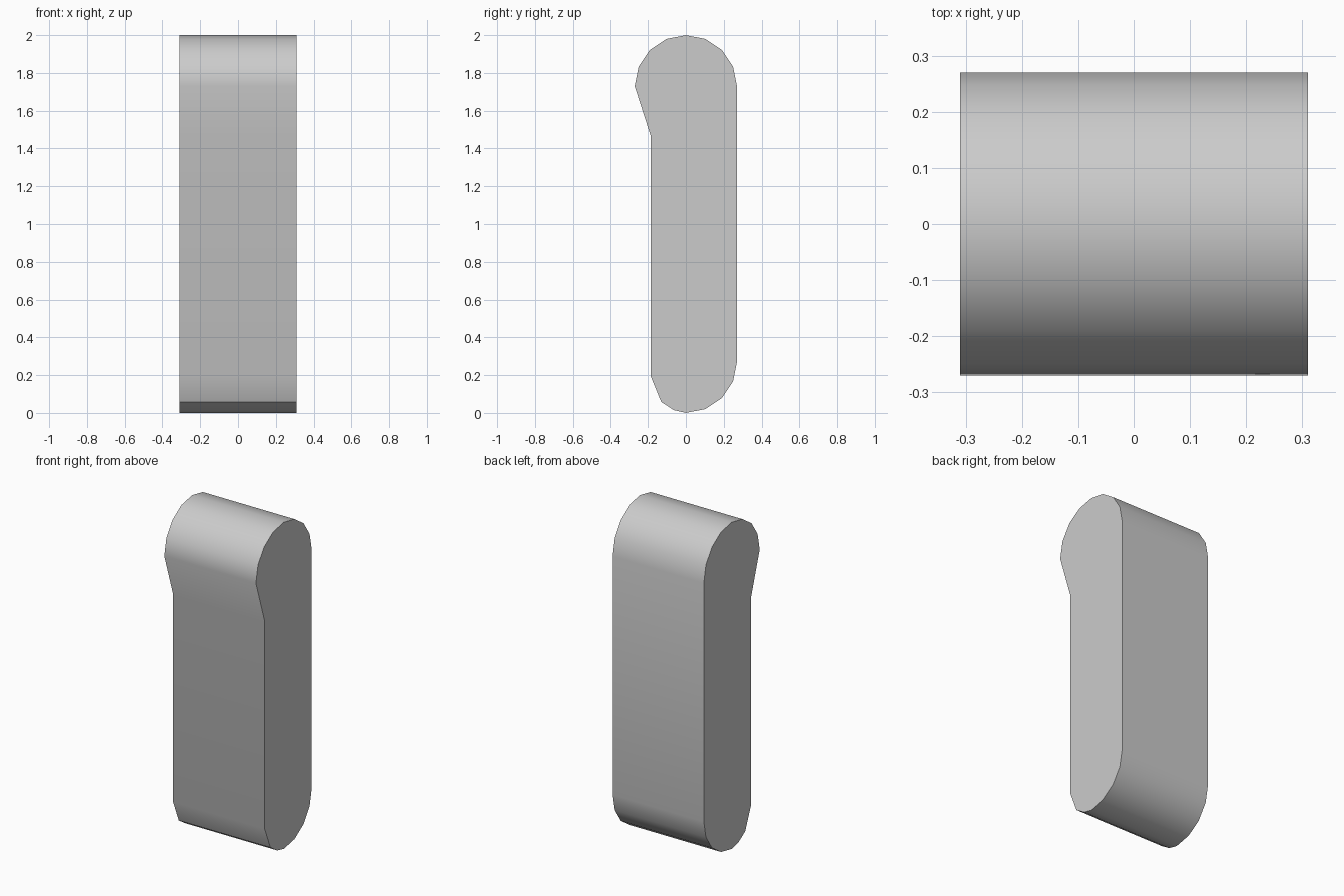
import bpy, bmesh
from math import sin, cos, radians

cube = bpy.data.objects.get("Cube")
if cube:
    bpy.data.objects.remove(cube)

HALF_WIDTH = 0.31
RADIUS = 0.27
TOP = 2 - RADIUS


def arc(centre_z, start, stop):
    """Points on an arc in the side plane, one every 22.5 degrees."""
    steps = int((stop - start) / 22.5)
    angles = [radians(start + 22.5 * i) for i in range(steps + 1)]
    return [(RADIUS * cos(a), centre_z + RADIUS * sin(a)) for a in angles]


# Side profile: round head with a front lip, flat shank, rounded foot
profile = arc(TOP, 0, 180)
profile += [(-0.185, 1.465), (-0.185, 0.193), (-0.13, 0.058), (-0.064, 0.015)]
profile += arc(RADIUS, -90, 0)

# Extrude the profile across the width
bm = bmesh.new()
side = bm.faces.new([bm.verts.new((-HALF_WIDTH, y, z)) for y, z in profile])
result = bmesh.ops.extrude_face_region(bm, geom=[side], use_keep_orig=True)
moved = [v for v in result["geom"] if isinstance(v, bmesh.types.BMVert)]
bmesh.ops.translate(bm, verts=moved, vec=(2 * HALF_WIDTH, 0, 0))
bmesh.ops.recalc_face_normals(bm, faces=bm.faces)
mesh = bpy.data.meshes.new("rounded_bar")
bm.to_mesh(mesh)
bm.free()

bar = bpy.data.objects.new("rounded_bar", mesh)
bpy.context.collection.objects.link(bar)

# Plain grey finish
grey = bpy.data.materials.new("light_grey")
grey.use_nodes = True
colour = (0.6, 0.6, 0.6, 1)
grey.diffuse_color = colour
grey.node_tree.nodes["Principled BSDF"].inputs["Base Color"].default_value = colour
mesh.materials.append(grey)

# Smooth curves with crisp end caps and foot edge
bpy.ops.object.select_all(action="DESELECT")
bar.select_set(True)
bpy.context.view_layer.objects.active = bar
bpy.ops.object.shade_smooth_by_angle(angle=radians(30))
